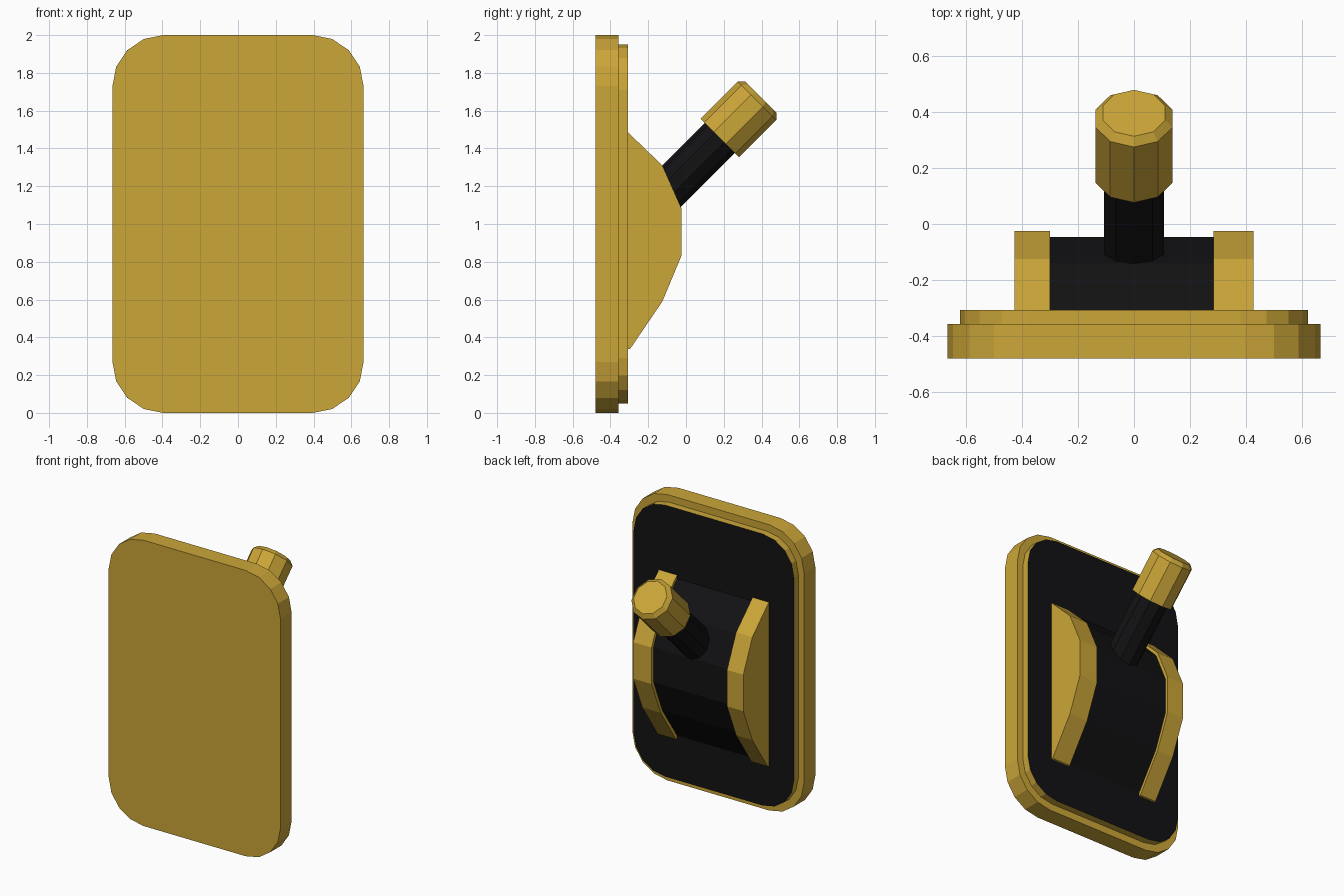
import bpy, bmesh
from math import sin, cos, pi
from mathutils import Vector

if "Cube" in bpy.data.objects:
    bpy.data.objects.remove(bpy.data.objects["Cube"])


def material(name, color):
    m = bpy.data.materials.new(name)
    m.diffuse_color = (*color, 1)
    m.use_nodes = True
    m.node_tree.nodes["Principled BSDF"].inputs["Base Color"].default_value = m.diffuse_color
    return m


GOLD = material("gold", (0.60, 0.38, 0.04))
BLACK = material("black", (0.006, 0.006, 0.007))


def loft(name, rings, mats):
    """Join equal-length point rings into a closed, flat-shaded solid."""
    bm = bmesh.new()
    loops = [[bm.verts.new(p) for p in ring] for ring in rings]
    for a, b in zip(loops, loops[1:]):
        for i in range(len(a)):
            j = (i + 1) % len(a)
            bm.faces.new((a[i], a[j], b[j], b[i]))
    bm.faces.new(loops[0])
    end = bm.faces.new(loops[-1])
    end.material_index = len(mats) - 1      # last material goes on the end cap
    bmesh.ops.recalc_face_normals(bm, faces=bm.faces)
    mesh = bpy.data.meshes.new(name)
    bm.to_mesh(mesh)
    bm.free()
    for m in mats:
        mesh.materials.append(m)
    ob = bpy.data.objects.new(name, mesh)
    bpy.context.collection.objects.link(ob)
    return ob


def rounded_slab(name, hx, hz, r, y0, y1, mats):
    outline = []
    for q, (sx, sz) in enumerate([(1, 1), (-1, 1), (-1, -1), (1, -1)]):
        for k in range(5):
            a = q * pi / 2 + k * pi / 8
            outline.append((sx * (hx - r) + r * cos(a), 1 + sz * (hz - r) + r * sin(a)))
    return loft(name, [[(x, y, z) for x, z in outline] for y in (y0, y1)], mats)


def extrude_x(name, profile, x0, x1, mat):
    return loft(name, [[(x, y, z) for y, z in profile] for x in (x0, x1)], [mat])


# Wall plate and the stepped panel with a black face
rounded_slab("wall_plate", 0.665, 1.0, 0.27, -0.48, -0.357, [GOLD])
rounded_slab("raised_panel", 0.62, 0.95, 0.24, -0.357, -0.307, [GOLD, BLACK])

# Faceted gold cheeks with a slightly smaller black drum between them
cheek = [(-0.32, 1.485), (-0.307, 1.485), (-0.125, 1.31), (-0.025, 1.085),
         (-0.025, 0.83), (-0.125, 0.59), (-0.295, 0.34), (-0.32, 0.335)]
drum = [(-0.32, 1.46), (-0.307, 1.46), (-0.141, 1.295), (-0.047, 1.08),
        (-0.047, 0.835), (-0.143, 0.602), (-0.307, 0.362), (-0.32, 0.36)]
extrude_x("right_cheek", cheek, 0.284, 0.426, GOLD)
extrude_x("left_cheek", cheek, -0.426, -0.30, GOLD)
extrude_x("drum", drum, -0.302, 0.286, BLACK)

# Ten-sided lever leaning 45 degrees back and up
AXIS = Vector((0, 1, 1)).normalized()
SIDE = Vector((0, -1, 1)).normalized()


def lever_part(name, stations, mat):
    rings = [[AXIS * d + SIDE * (0.903 + r * cos(k * pi / 5)) + Vector((r * sin(k * pi / 5), 0, 0))
              for k in range(10)] for d, r in stations]
    return loft(name, rings, [mat])


lever_part("lever_shaft", [(0.69, 0.1125), (1.2, 0.1125)], BLACK)
lever_part("lever_knob", [(1.155, 0.144), (1.435, 0.144), (1.462, 0.117)], GOLD)
